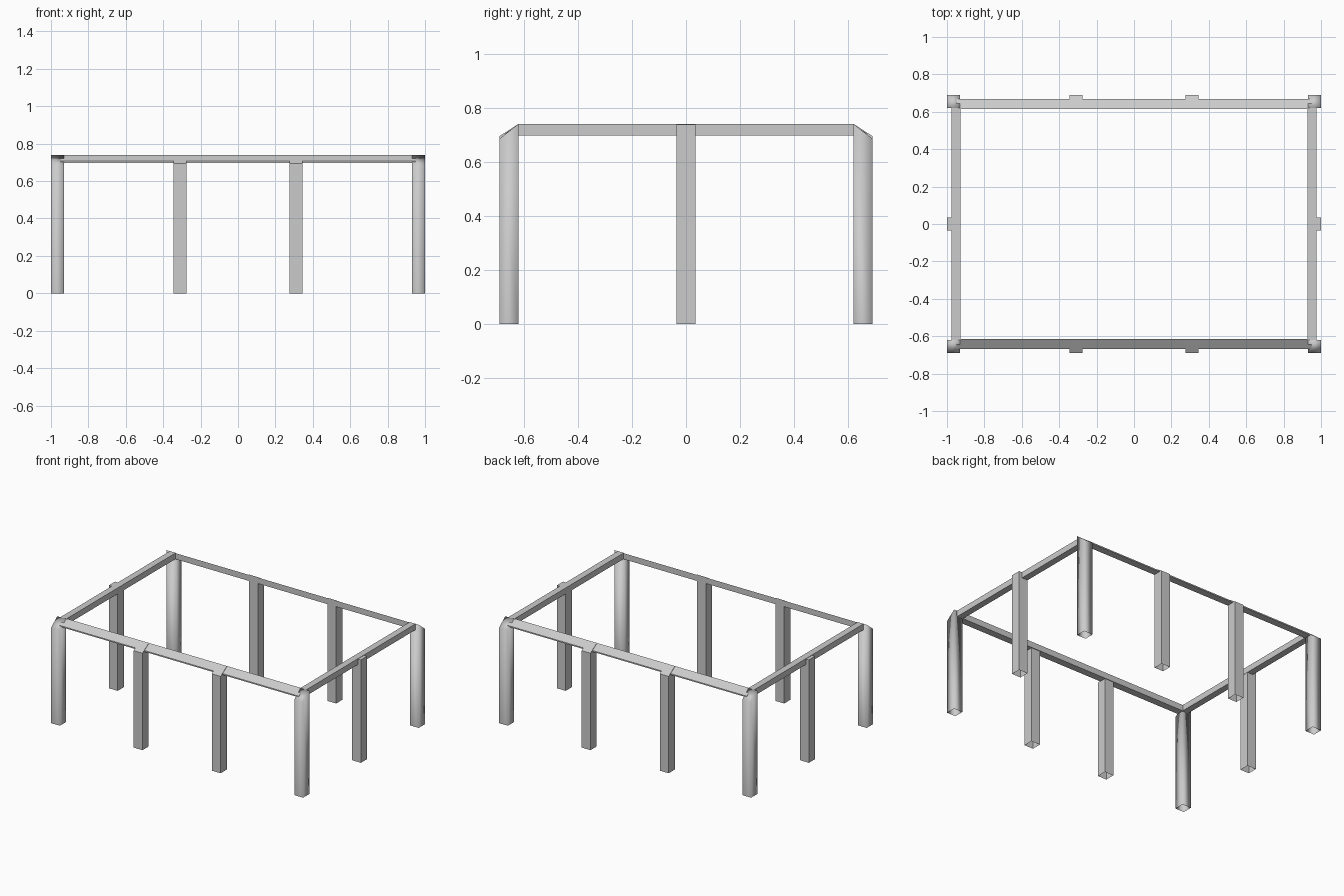
import bpy
import bmesh
from mathutils import Vector

cube = bpy.data.objects.get("Cube")
if cube:
    bpy.data.objects.remove(cube, do_unlink=True)

grey = bpy.data.materials.new("light_grey")
grey.use_nodes = True
GREY = (0.6, 0.6, 0.6, 1)
grey.diffuse_color = GREY
grey.node_tree.nodes["Principled BSDF"].inputs["Base Color"].default_value = GREY

TOP, UNDER = 0.74, 0.697          # beam heights
HALF_X, HALF_Y = 1.0, 0.69        # outer footprint
POST = 0.07                       # post width


def finish(name, bm, smooth=False):
    bmesh.ops.recalc_face_normals(bm, faces=bm.faces)
    mesh = bpy.data.meshes.new(name)
    bm.to_mesh(mesh)
    bm.free()
    mesh.materials.append(grey)
    for poly in mesh.polygons:
        poly.use_smooth = smooth
    obj = bpy.data.objects.new(name, mesh)
    bpy.context.collection.objects.link(obj)


def post(name, x, y, top, slope_to=None, smooth=False):
    """Hollow-footed square post; slope_to lowers the outer y edge."""
    bm = bmesh.new()
    bmesh.ops.create_cube(bm, size=1)
    for v in bm.verts:
        outer = v.co.y * y > 0
        height = slope_to if slope_to and outer else top
        v.co = Vector((x + v.co.x * POST, y + v.co.y * POST,
                       height if v.co.z > 0 else 0))
    foot = [f for f in bm.faces if all(v.co.z == 0 for v in f.verts)]
    bmesh.ops.delete(bm, geom=foot, context='FACES_ONLY')
    finish(name, bm, smooth)


def beam(name, profile, start, end, place):
    """Extrude a (depth, z) profile between two positions."""
    bm = bmesh.new()
    face = bm.faces.new([bm.verts.new(place(start, d, z)) for d, z in profile])
    out = bmesh.ops.extrude_face_region(bm, geom=[face], use_keep_orig=True)
    moved = [g for g in out["geom"] if isinstance(g, bmesh.types.BMVert)]
    shift = place(end, 0, 0) - place(start, 0, 0)
    bmesh.ops.translate(bm, vec=shift, verts=moved)
    finish(name, bm)


eave = [(0.615, TOP), (0.667, 0.706), (0.667, UNDER), (0.615, UNDER)]
rail = [(0.928, TOP), (0.975, TOP), (0.975, UNDER), (0.928, UNDER)]
px, py = HALF_X - POST / 2, HALF_Y - POST / 2

# Front and back rows: posts and sloped beams
for s, row in ((-1, "front"), (1, "back")):
    for m, side in ((-1, "right"), (1, "left")):
        post(f"{row}_{side}_corner_post", m * px, s * py, TOP, 0.685, True)
        post(f"{row}_{side}_middle_post", m * 0.31, s * py, TOP, 0.695)
    beam(f"{row}_beam", eave, -0.95, 0.95,
         lambda p, d, z: Vector((p, s * d, z)))

# Sides: flat beams, each with one centre post
for m, side in ((-1, "right"), (1, "left")):
    post(f"{side}_side_post", m * px, 0, TOP - 0.002)
    beam(f"{side}_beam", rail, -0.62, 0.62,
         lambda p, d, z: Vector((m * d, p, z)))
